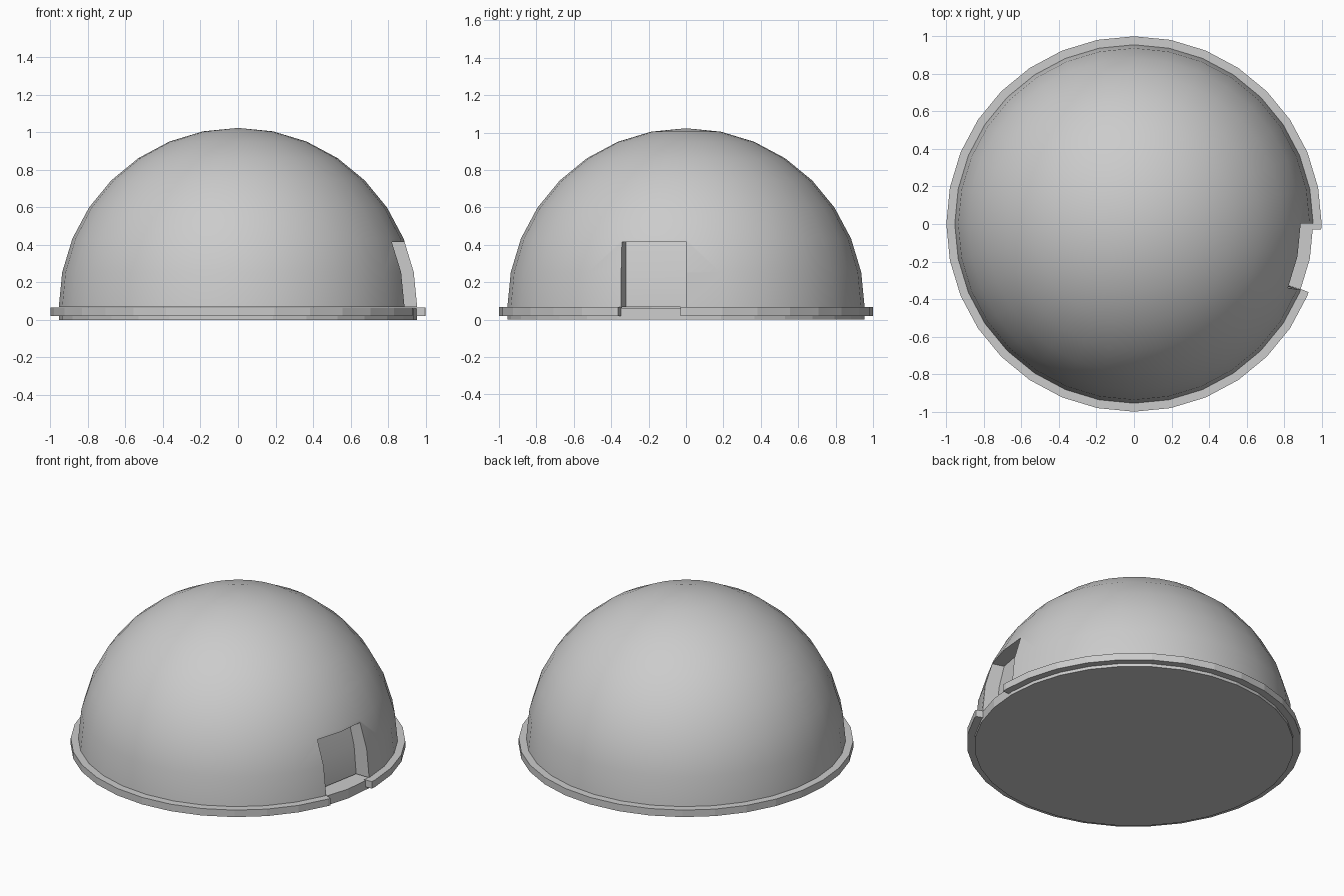
import bpy, bmesh, math

if "Cube" in bpy.data.objects:
    bpy.data.objects.remove(bpy.data.objects["Cube"])

SIDES = 32
R = 0.955

grey = bpy.data.materials.new("plain_grey")
grey.use_nodes = True
colour = (0.6, 0.6, 0.6, 1)
grey.diffuse_color = colour
grey.node_tree.nodes["Principled BSDF"].inputs["Base Color"].default_value = colour


def make(name, bm):
    bmesh.ops.recalc_face_normals(bm, faces=bm.faces)
    mesh = bpy.data.meshes.new(name)
    bm.to_mesh(mesh)
    bm.free()
    mesh.materials.append(grey)
    ob = bpy.data.objects.new(name, mesh)
    bpy.context.collection.objects.link(ob)
    return ob


def activate(ob):
    bpy.ops.object.select_all(action='DESELECT')
    ob.select_set(True)
    bpy.context.view_layer.objects.active = ob


def loft(name, loops):
    """Closed solid through stacked loops of points."""
    bm = bmesh.new()
    rings = [[bm.verts.new(p) for p in loop] for loop in loops]
    for a, b in zip(rings, rings[1:]):
        for i in range(len(a)):
            j = (i + 1) % len(a)
            bm.faces.new((a[i], a[j], b[j], b[i]))
    bm.faces.new(rings[0])
    bm.faces.new(rings[-1])
    return make(name, bm)


def cut(ob, cutter):
    cutter.hide_render = True
    mod = ob.modifiers.new("opening", 'BOOLEAN')
    mod.operation = 'DIFFERENCE'
    mod.solver = 'EXACT'
    mod.object = cutter
    activate(ob)
    bpy.ops.object.modifier_apply(modifier=mod.name)
    bpy.data.objects.remove(cutter)


def smooth(ob, angle):
    activate(ob)
    bpy.ops.object.shade_smooth_by_angle(angle=math.radians(angle))


def circle(r, z):
    step = math.tau / SIDES
    return [(r * math.cos(i * step), r * math.sin(i * step), z) for i in range(SIDES)]


# Dome: upper half of a sphere
bm = bmesh.new()
bmesh.ops.create_uvsphere(bm, u_segments=SIDES, v_segments=SIDES // 2, radius=R)
geom = bm.verts[:] + bm.edges[:] + bm.faces[:]
bmesh.ops.bisect_plane(bm, geom=geom, plane_co=(0, 0, 0), plane_no=(0, 0, -1),
                       clear_outer=True, dist=0.001)
bmesh.ops.holes_fill(bm, edges=[e for e in bm.edges if e.is_boundary])
bmesh.ops.translate(bm, verts=bm.verts, vec=(0, 0, 0.068))
dome = make("dome", bm)

# Doorway niche: back wall leans in with the dome
rows = [(-0.1, 0.86), (0.07, 0.86), (0.25, 0.845), (0.415, 0.805)]
cut(dome, loft("niche_cutter", [
    [(x, 0.003, z), (1.2, 0.003, z), (1.2, -0.45, z), (x - 0.06, -0.32, z)]
    for z, x in rows]))
smooth(dome, 30)

# Base slab under the dome
base = loft("base_slab", [circle(R, 0), circle(R, 0.062)])

# Outer rim, open at the doorway
bm_rim = loft("rim", [circle(1.0, 0.02), circle(1.0, 0.066)])
cut(bm_rim, loft("rim_bore", [circle(0.945, -0.1), circle(0.945, 0.2)]))
cut(bm_rim, loft("rim_gap_cutter", [
    [(0.7, -0.03, z), (1.2, -0.03, z), (1.2, -0.468, z), (0.7, -0.273, z)]
    for z in (-0.1, 0.2)]))
